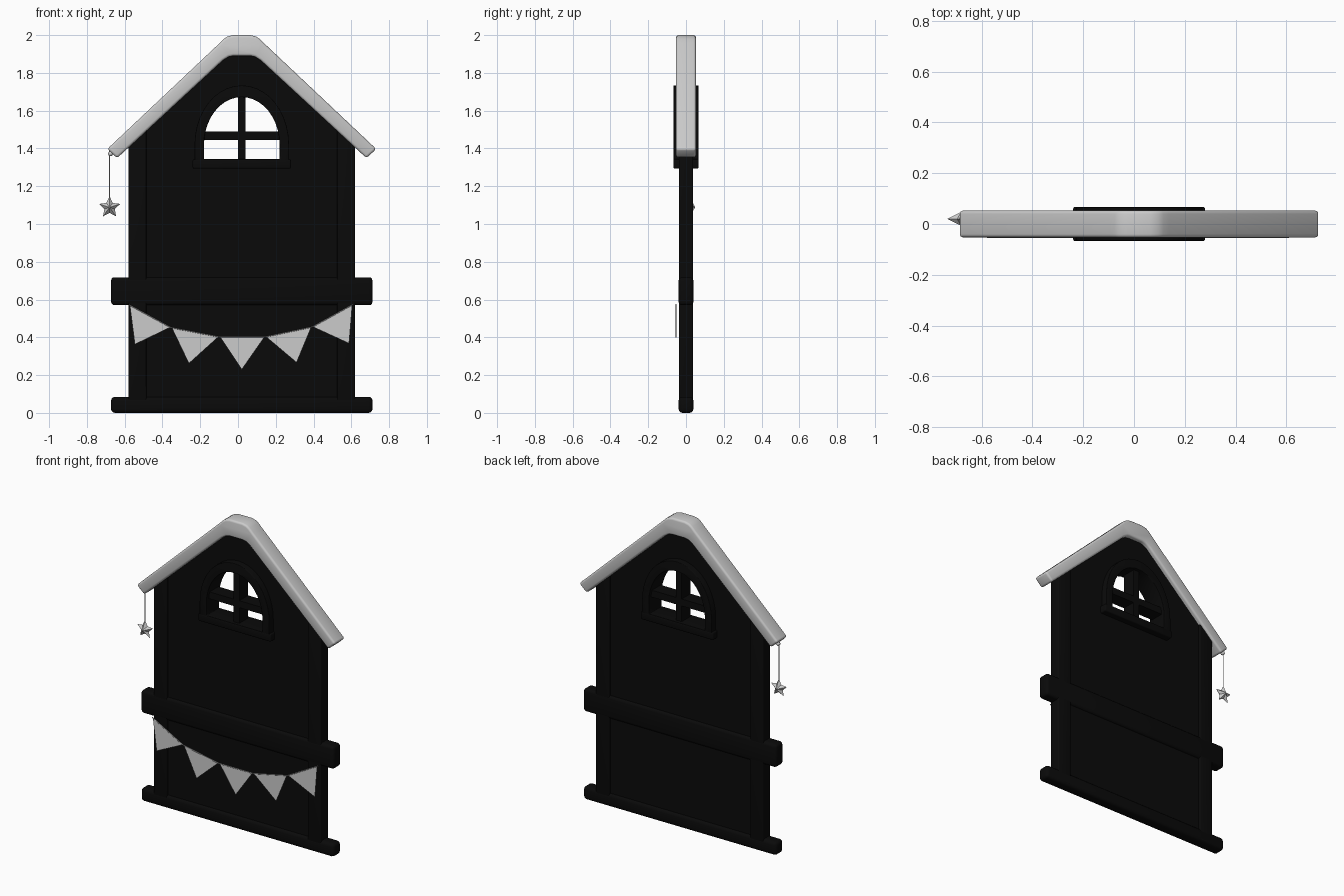
import bpy, bmesh
from math import pi, sin, cos

if "Cube" in bpy.data.objects:
    bpy.data.objects.remove(bpy.data.objects["Cube"])

CX = 0.02  # centre line of the house front

dark = bpy.data.materials.new("dark_paint")
dark.diffuse_color = (0.003, 0.003, 0.003, 1)
dark.use_nodes = True
dark.node_tree.nodes["Principled BSDF"].inputs["Base Color"].default_value = dark.diffuse_color


def finish(ob, bevel=0.0, mat=None, smooth=True):
    bpy.ops.object.select_all(action='DESELECT')
    ob.select_set(True)
    bpy.context.view_layer.objects.active = ob
    if mat:
        ob.data.materials.append(mat)
    if bevel:
        m = ob.modifiers.new("bevel", 'BEVEL')
        m.width, m.segments, m.limit_method, m.angle_limit = bevel, 3, 'ANGLE', 0.7
        bpy.ops.object.modifier_apply(modifier=m.name)
    if smooth:
        bpy.ops.object.shade_smooth_by_angle(angle=0.7)
    return ob


def mesh_object(name, verts, faces):
    me = bpy.data.meshes.new(name)
    me.from_pydata(verts, [], faces)
    ob = bpy.data.objects.new(name, me)
    bpy.context.collection.objects.link(ob)
    return ob


def slab(name, pts, half, bevel=0.0, mat=None):
    """Solid from one x-z outline (x relative to the house centre)."""
    n = len(pts)
    verts = [(CX + x, y, z) for y in (-half, half) for x, z in pts]
    faces = [list(range(n)), list(range(2 * n - 1, n - 1, -1))]
    faces += [(i, i + n, (i + 1) % n + n, (i + 1) % n) for i in range(n)]
    ob = mesh_object(name, verts, faces)
    bm = bmesh.new()
    bm.from_mesh(ob.data)
    bmesh.ops.recalc_face_normals(bm, faces=bm.faces)
    bm.to_mesh(ob.data)
    bm.free()
    return finish(ob, bevel, mat)


def box(name, x0, x1, z0, z1, half, bevel=0.0, mat=dark):
    return slab(name, [(x0, z0), (x1, z0), (x1, z1), (x0, z1)], half, bevel, mat)


def holed(name, loops, half, bevel=0.0, mat=dark):
    """Plate with openings: filled 2D curve turned into a mesh."""
    cu = bpy.data.curves.new(name, 'CURVE')
    cu.dimensions, cu.fill_mode, cu.extrude = '2D', 'BOTH', half
    for pts in loops:
        s = cu.splines.new('POLY')
        s.points.add(len(pts) - 1)
        for p, (x, z) in zip(s.points, pts):
            p.co = (CX + x, z, 0, 1)
        s.use_cyclic_u = True
    ob = bpy.data.objects.new(name, cu)
    bpy.context.collection.objects.link(ob)
    ob.rotation_euler.x = pi / 2
    bpy.ops.object.select_all(action='DESELECT')
    ob.select_set(True)
    bpy.context.view_layer.objects.active = ob
    bpy.ops.object.convert(target='MESH')
    ob = bpy.context.object
    bm = bmesh.new()
    bm.from_mesh(ob.data)
    bmesh.ops.remove_doubles(bm, verts=bm.verts, dist=1e-4)
    bmesh.ops.recalc_face_normals(bm, faces=bm.faces)
    bm.to_mesh(ob.data)
    bm.free()
    return finish(ob, bevel, mat)


def mirrored(right):
    return right + [(-x, z) for x, z in reversed(right)]


def arch(a, bottom, spring, b, n=20):
    pts = [(-a, bottom), (a, bottom)]
    return pts + [(a * cos(pi * i / n), spring + b * sin(pi * i / n)) for i in range(n + 1)]


# wall panel with window opening
holed("wall_panel", [mirrored([(0.55, 0.02), (0.55, 1.48), (0.08, 1.92)]),
                     arch(0.21, 1.335, 1.42, 0.26)], 0.024)

# side posts and cross boards
for side, s in (("left", -1), ("right", 1)):
    slab(side + "_post", [(s * 0.505, 0.01), (s * 0.6, 0.01), (s * 0.6, 1.43), (s * 0.505, 1.52)],
         0.038, 0.006, dark)
box("base_board", -0.692, 0.692, 0.0, 0.085, 0.039, 0.02)
box("middle_board", -0.692, 0.692, 0.57, 0.718, 0.039, 0.018)

# roof: bent band with softened ridge
outer = [(0.712, 1.397), (0.118, 1.957), (0.096, 1.979), (0.075, 1.993), (0.045, 2.0)]
inner = [(0.045, 1.89), (0.07, 1.885), (0.1, 1.866), (0.66, 1.349)]
slab("roof", mirrored(outer) + [(-x, z) for x, z in reversed(inner)] + inner, 0.053, 0.013)

# window
holed("window_frame", [arch(0.25, 1.31, 1.42, 0.314), arch(0.2, 1.343, 1.42, 0.252)], 0.066, 0.006)
box("window_sill", -0.26, 0.26, 1.293, 1.343, 0.067, 0.008)
box("window_upright", -0.021, 0.021, 1.33, 1.69, 0.045)
box("window_crossbar", -0.21, 0.21, 1.445, 1.49, 0.045)

# bunting: thin flags hanging on a cord
knots = [(-0.578, 0.573), (-0.356, 0.452), (-0.1, 0.402), (0.145, 0.402), (0.393, 0.455), (0.61, 0.575)]
tips = [(-0.546, 0.363), (-0.26, 0.262), (0.02, 0.23), (0.31, 0.267), (0.588, 0.368)]
for i, tip in enumerate(tips):
    a, b = knots[i], knots[i + 1]
    tri = [(a[0] + 0.005, a[1]), tip, (b[0] - 0.005, b[1])]
    mesh_object("flag_%d" % (i + 1), [(x, -0.053, z) for x, z in tri], [(0, 1, 2)])


def cord(name, pts, radius):
    cu = bpy.data.curves.new(name, 'CURVE')
    cu.dimensions, cu.bevel_depth, cu.bevel_resolution, cu.use_fill_caps = '3D', radius, 1, True
    s = cu.splines.new('POLY')
    s.points.add(len(pts) - 1)
    for p, co in zip(s.points, pts):
        p.co = (*co, 1)
    ob = bpy.data.objects.new(name, cu)
    bpy.context.collection.objects.link(ob)


cord("bunting_cord", [(x, -0.053, z) for x, z in knots], 0.003)

# hanging star
SX, SY, SZ = -0.68, 0.02, 1.088
cord("star_cord", [(SX, SY, 1.13), (SX, SY, 1.39)], 0.003)
bpy.ops.mesh.primitive_uv_sphere_add(segments=12, ring_count=8, radius=0.013, location=(SX + 0.005, SY, 1.372))
finish(bpy.context.object).name = "star_hook"
ring = []
for i in range(10):
    r = 0.029 if i % 2 else 0.059
    t = pi / 2 + i * pi / 5
    ring.append((SX + r * cos(t), SY, SZ + r * sin(t)))
faces = [(10, i, (i + 1) % 10) for i in range(10)] + [(11, (i + 1) % 10, i) for i in range(10)]
mesh_object("star", ring + [(SX, SY - 0.028, SZ), (SX, SY + 0.028, SZ)], faces)
